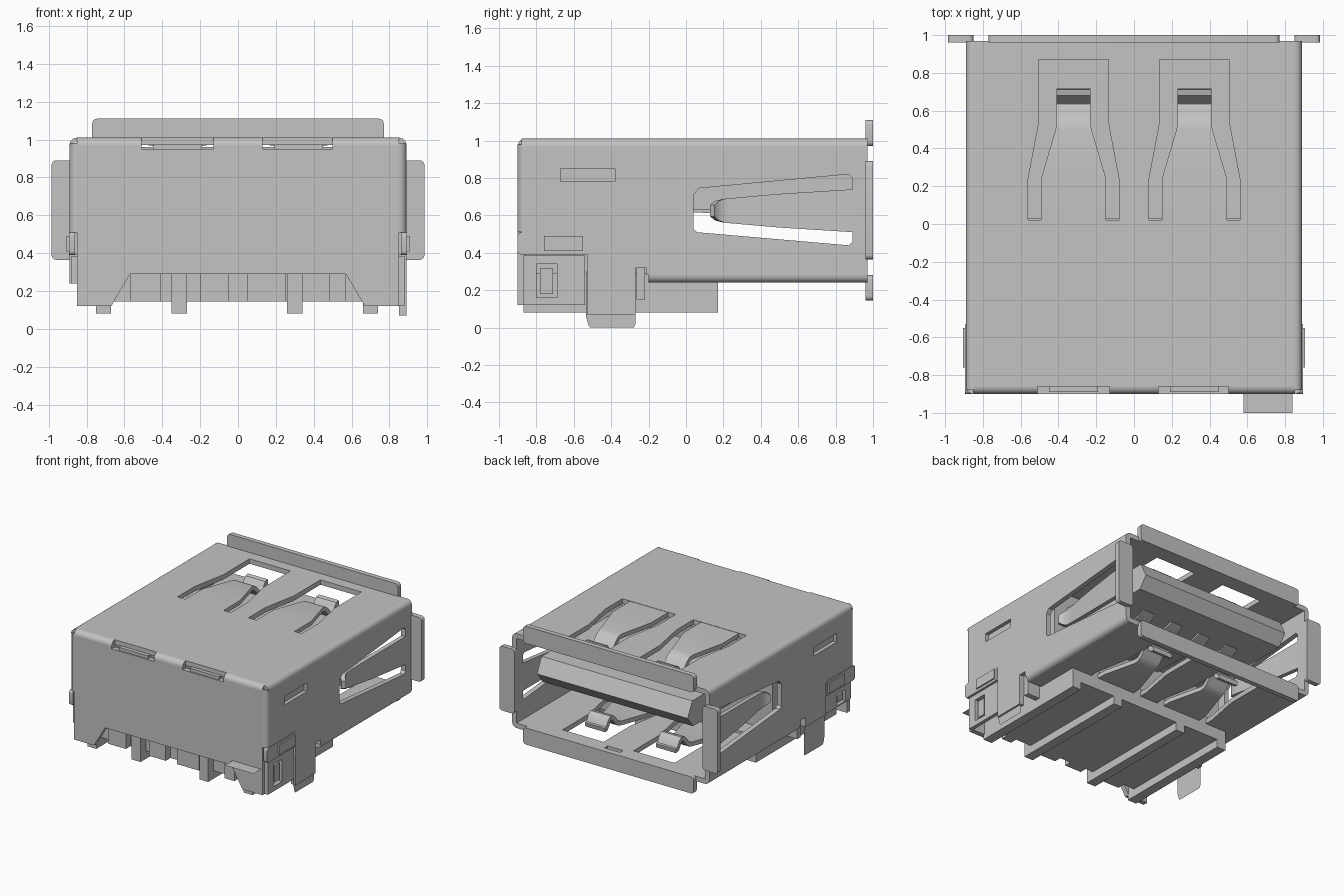
import bpy, bmesh, math
from mathutils import Vector

cube = bpy.data.objects.get("Cube")
if cube:
    bpy.data.objects.remove(cube, do_unlink=True)

metal = bpy.data.materials.new("light_grey")
metal.use_nodes = True
GREY = (0.55, 0.55, 0.55, 1)
metal.diffuse_color = GREY
metal.node_tree.nodes["Principled BSDF"].inputs["Base Color"].default_value = GREY
made = []
T = 0.04          # sheet thickness
W = 0.89          # half width of the shell

# local (u, v, w) to model axes, w being the thickness direction
MAP = {"x": lambda u, v, w: Vector((w, u, v)),
       "y": lambda u, v, w: Vector((u, w, v)),
       "z": lambda u, v, w: Vector((u, v, w))}


def add(name, bm):
    mesh = bpy.data.meshes.new(name)
    bmesh.ops.recalc_face_normals(bm, faces=bm.faces)
    bm.to_mesh(mesh)
    bm.free()
    mesh.materials.append(metal)
    ob = bpy.data.objects.new(name, mesh)
    bpy.context.scene.collection.objects.link(ob)
    made.append(ob)
    return ob


def plate(name, axis, loops, lo, hi):
    """Flat sheet: first loop is the outline, the others are holes."""
    cu = bpy.data.curves.new(name, "CURVE")
    cu.dimensions = "2D"
    cu.fill_mode = "BOTH"
    cu.extrude = (hi - lo) / 2
    for loop in loops:
        sp = cu.splines.new("POLY")
        sp.points.add(len(loop) - 1)
        for p, (u, v) in zip(sp.points, loop):
            p.co = (u, v, 0, 1)
        sp.use_cyclic_u = True
    tmp = bpy.data.objects.new(name + "_outline", cu)
    bpy.context.scene.collection.objects.link(tmp)
    bpy.context.view_layer.update()
    dg = bpy.context.evaluated_depsgraph_get()
    mesh = bpy.data.meshes.new_from_object(tmp.evaluated_get(dg))
    bpy.data.objects.remove(tmp, do_unlink=True)
    bm = bmesh.new()
    bm.from_mesh(mesh)
    bpy.data.meshes.remove(mesh)
    for f in bm.faces:
        f.material_index = 0
    for v in bm.verts:
        v.co = MAP[axis](v.co.x, v.co.y, v.co.z + (lo + hi) / 2)
    bmesh.ops.remove_doubles(bm, verts=bm.verts, dist=1e-5)
    return add(name, bm)


def rect(a, b, c, d, r=0.0):
    """Rectangle a..b by c..d, corners rounded by r."""
    if r == 0:
        return [(a, c), (b, c), (b, d), (a, d)]
    pts = []
    for i, (x, y) in enumerate([(b - r, d - r), (a + r, d - r), (a + r, c + r), (b - r, c + r)]):
        for k in range(5):
            t = math.pi / 2 * (i + k / 4)
            pts.append((x + r * math.cos(t), y + r * math.sin(t)))
    return pts


def box(name, x0, x1, y0, y1, z0, z1):
    return plate(name, "z", [rect(x0, x1, y0, y1)], z0, z1)


def bend(name, axis, cu, cv, su, sv, lo, hi):
    """Quarter round fold along an axis."""
    arc = [(cu + su * T * math.cos(k * math.pi / 12), cv + sv * T * math.sin(k * math.pi / 12))
           for k in range(7)]
    return plate(name, axis, [[(cu, cv)] + arc], lo, hi)


def ribbon(name, path, place, thick=0.035):
    """Bent solid strip through (length, depth, half width) stations."""
    bm = bmesh.new()
    rows = []
    for i, (a, b, h) in enumerate(path):
        p, q = path[max(i - 1, 0)], path[min(i + 1, len(path) - 1)]
        n = Vector((p[1] - q[1], q[0] - p[0])).normalized() * thick / 2
        rows.append([bm.verts.new(place(s * h, a + e * n.x, b + e * n.y))
                     for s, e in ((-1, -1), (1, -1), (1, 1), (-1, 1))])
    for p, q in zip(rows, rows[1:]):
        for k in range(4):
            bm.faces.new((p[k], p[(k + 1) % 4], q[(k + 1) % 4], q[k]))
    bm.faces.new(rows[0])
    bm.faces.new(rows[-1])
    return add(name, bm)


# top and bottom sheets with spring windows
CX = 0.32
half = [(0.185, 0.87), (0.185, 0.53), (0.24, 0.24), (0.24, 0.02)]
windows = [[(c + h, y) for h, y in half] + [(c - h, y) for h, y in reversed(half)]
           for c in (-CX, CX)]
plate("top_sheet", "z", [rect(-W + T, W - T, -0.86, 0.97)] + windows, 0.97, 1.01)
plate("bottom_sheet", "z", [rect(-W + T, W - T, -0.2, 0.97)] + windows
      + [rect(-0.07, 0.07, 0.91, 0.95)], 0.24, 0.28)

# flat springs ending in a rounded hook
spring = [(0.02, 0, 0.172), (0.24, 0, 0.172), (0.5, 0.01, 0.095), (0.53, 0.015, 0.09),
          (0.56, 0.035, 0.09), (0.59, 0.07, 0.09), (0.615, 0.095, 0.09), (0.64, 0.1, 0.09),
          (0.66, 0.085, 0.09), (0.675, 0.055, 0.09), (0.69, 0.035, 0.09), (0.715, 0.03, 0.09)]
for side, c in (("right", -CX), ("left", CX)):
    ribbon("top_spring_" + side, spring, lambda w, y, d: Vector((c + w, y, 0.99 - d)))
    ribbon("bottom_spring_" + side, spring, lambda w, y, d: Vector((c + w, y, 0.26 + d)))

# side walls, legs, latches and side springs
slot = [(0.04, 0.53), (0.06, 0.51), (0.87, 0.44), (0.89, 0.46),
        (0.89, 0.80), (0.87, 0.82), (0.07, 0.745), (0.04, 0.71)]
side_leaf = [(0.90, 0, 0.115), (0.5, 0.03, 0.09), (0.25, 0.055, 0.068), (0.20, 0.055, 0.063),
             (0.165, 0.04, 0.052), (0.14, 0.015, 0.03)]
for s, side, low, fold in ((-1, "right", 0.24, 0.24), (1, "left", 0.07, 0.12)):
    def span(a, b):
        return (a, b) if s > 0 else (-b, -a)
    wall = [(-0.86, 0.39), (-0.53, 0.39), (-0.53, low), (-0.27, low), (-0.27, 0.32),
            (-0.21, 0.32), (-0.21, 0.28), (0.97, 0.28), (0.97, 0.97), (-0.86, 0.97)]
    plate("side_wall_" + side, "x", [wall, slot, rect(-0.67, -0.38, 0.78, 0.85)], *span(W - T, W))
    plate("dimple_" + side, "x", [rect(-0.68, -0.37, 0.77, 0.86)], *span(0.83, 0.86))
    plate("leg_" + side, "x", [[(-0.535, 0.3), (-0.535, 0.06), (-0.52, 0.01), (-0.51, 0),
                                (-0.28, 0), (-0.27, 0.02), (-0.27, 0.3)]], *span(0.875, 0.875))
    plate("leg_stop_" + side, "x", [rect(-0.265, -0.22, 0.15, 0.32)], *span(0.72, 0.85))
    snap_low = 0.25 if s < 0 else 0.16
    plate("rear_fold_" + side, "x", [rect(-0.87, -0.54, fold, 0.385),
                                     rect(-0.80, -0.69, snap_low, 0.34)], *span(0.85, 0.88))
    plate("snap_" + side, "x", [rect(-0.78, -0.71, snap_low + 0.02, 0.32)], *span(0.8, 0.87))
    plate("band_" + side, "x", [rect(-0.9, -0.53, 0.39, 0.51, 0.02)], *span(0.86, 0.894))
    plate("latch_" + side, "x", [rect(-0.76, -0.55, 0.41, 0.49)], *span(0.86, 0.905))
    ribbon("side_spring_" + side, side_leaf,
           lambda w, y, d: Vector((s * (0.87 - d), y, 0.625 + w)))
    # folds joining the walls, and the flared mouth flange
    bend("top_fold_" + side, "y", s * (W - T), 0.97, s, 1, -0.88, 0.97)
    bend("bottom_fold_" + side, "y", s * (W - T), 0.28, s, -1, -0.2, 0.97)
    plate("side_flange_" + side, "y", [rect(*span(0.85, 0.985), 0.365, 0.89, 0.025)], 0.96, 1.0)
    bend("rear_corner_" + side, "z", s * (W - T), -0.86, s, -1, 0.51, 0.98)

plate("top_flange", "y", [rect(-0.77, 0.77, 0.97, 1.11, 0.025)], 0.96, 1.0)
plate("bottom_flange", "y", [rect(-0.77, 0.77, 0.145, 0.28, 0.025)], 0.96, 1.0)

# closed rear wall with its cut-away foot and folded top edge
plate("rear_wall", "y", [[(-0.85, 0.12), (-0.67, 0.12), (-0.57, 0.29), (0.57, 0.29), (0.67, 0.12),
                          (0.85, 0.12), (0.85, 0.95), (-0.85, 0.95)]], -0.90, -0.86)
for i, (a, b) in enumerate([(-0.85, -0.51), (-0.13, 0.13), (0.5, 0.85)]):
    bend("rear_top_fold_%d" % i, "x", -0.86, 0.97, -1, 1, a, b)
    box("rear_top_strip_%d" % i, a, b, -0.90, -0.86, 0.94, 0.97)
for c in (-CX, CX):
    box("rear_tab", c - 0.13, c + 0.13, -0.89, -0.85, 0.94, 0.975)
box("rear_tab_plate", 0.58, 0.84, -1.0, -0.88, 0.33, 0.33)

# insulating body and tongue
box("body", -0.8, 0.8, -0.86, 0.03, 0.29, 0.96)
plate("tongue", "x", [[(0, 0.63), (0.88, 0.63), (0.95, 0.72), (0.89, 0.84), (0, 0.84)]], -0.68, 0.68)
contact = [(0, 0.625, 0.07), (0.4, 0.61, 0.07), (0.48, 0.585, 0.07),
           (0.54, 0.58, 0.07), (0.60, 0.60, 0.06), (0.66, 0.63, 0.05)]
for i in range(4):
    x = -0.4 + i * 0.267
    ribbon("contact_%d" % i, contact, lambda w, y, z: Vector((x + w, y, z)), 0.015)

# ribbed base
box("base", -0.74, 0.74, -0.80, 0.17, 0.145, 0.30)
for x in (-0.71, -0.31, 0.30, 0.70):
    box("base_rib", x - 0.04, x + 0.04, -0.87, 0.17, 0.08, 0.30)
for a, b in ((-0.57, -0.41), (-0.20, -0.05), (0.05, 0.25), (0.48, 0.57)):
    box("base_block", a, b, -0.86, -0.79, 0.145, 0.30)

bpy.ops.object.select_all(action="DESELECT")
for ob in made:
    ob.select_set(True)
bpy.context.view_layer.objects.active = made[0]
bpy.ops.object.shade_smooth_by_angle(angle=math.radians(35))
